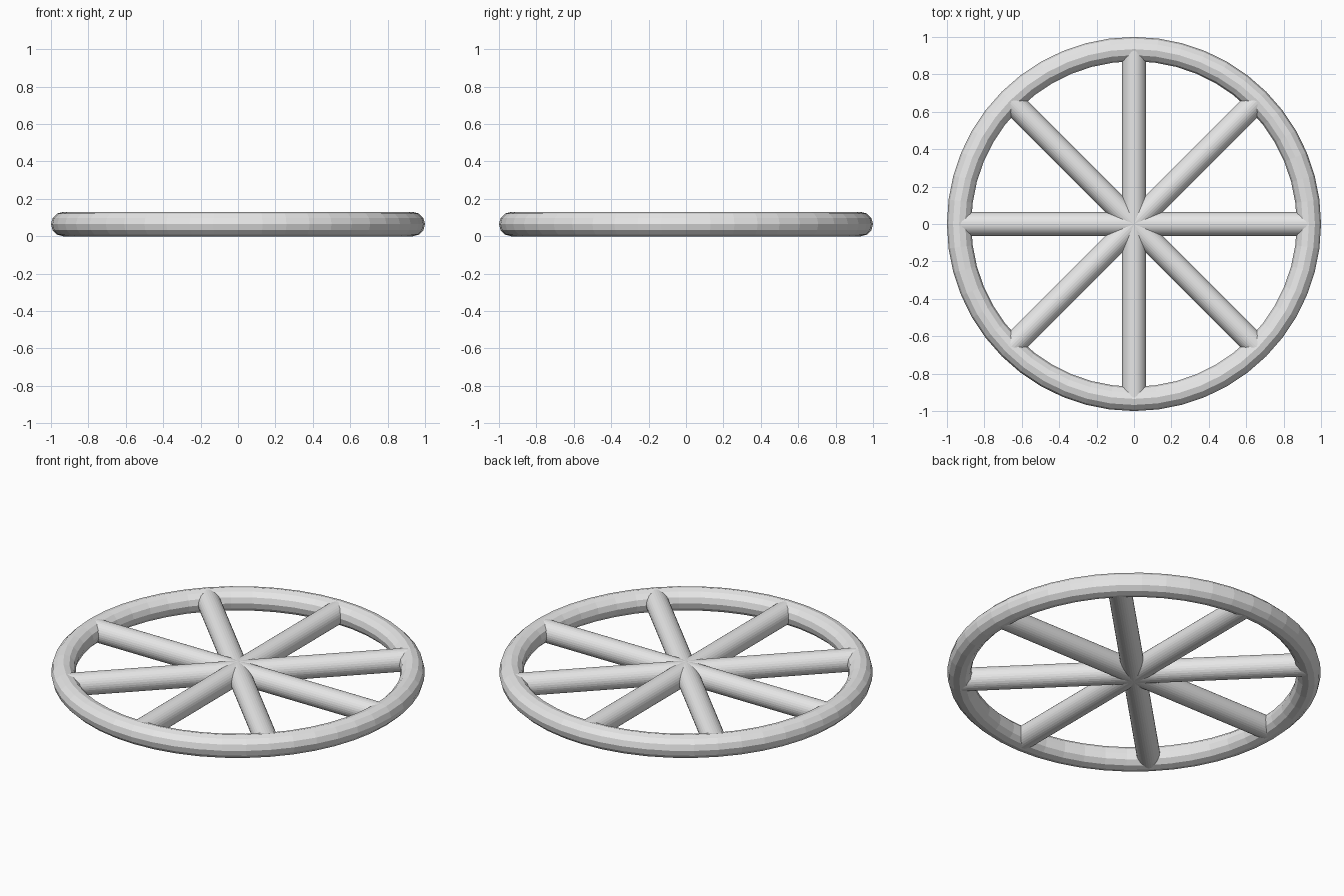
import bpy
from math import pi

cube = bpy.data.objects.get("Cube")
if cube:
    bpy.data.objects.remove(cube, do_unlink=True)

RIM_RADIUS = 0.935
TUBE_RADIUS = 0.065
SPOKE_RADIUS = 0.063
BARS = 4  # each bar crosses the hub and makes two spokes

# Single flat grey
grey = bpy.data.materials.new("light_grey")
grey.use_nodes = True
colour = (0.8, 0.8, 0.8, 1)
grey.diffuse_color = colour
grey.node_tree.nodes["Principled BSDF"].inputs["Base Color"].default_value = colour


def finish(name):
    obj = bpy.context.object
    obj.name = name
    obj.data.name = name
    obj.data.materials.append(grey)
    return obj


# Rim ring, faceted
bpy.ops.mesh.primitive_torus_add(
    major_radius=RIM_RADIUS, minor_radius=TUBE_RADIUS,
    major_segments=48, minor_segments=12, location=(0, 0, TUBE_RADIUS))
finish("rim")

# Round bars across the rim, ending inside its tube
for i in range(BARS):
    bpy.ops.mesh.primitive_cylinder_add(
        vertices=32, radius=SPOKE_RADIUS, depth=2 * RIM_RADIUS,
        location=(0, 0, TUBE_RADIUS), rotation=(0, pi / 2, i * pi / BARS))
    finish(f"spoke_bar_{i + 1}")
